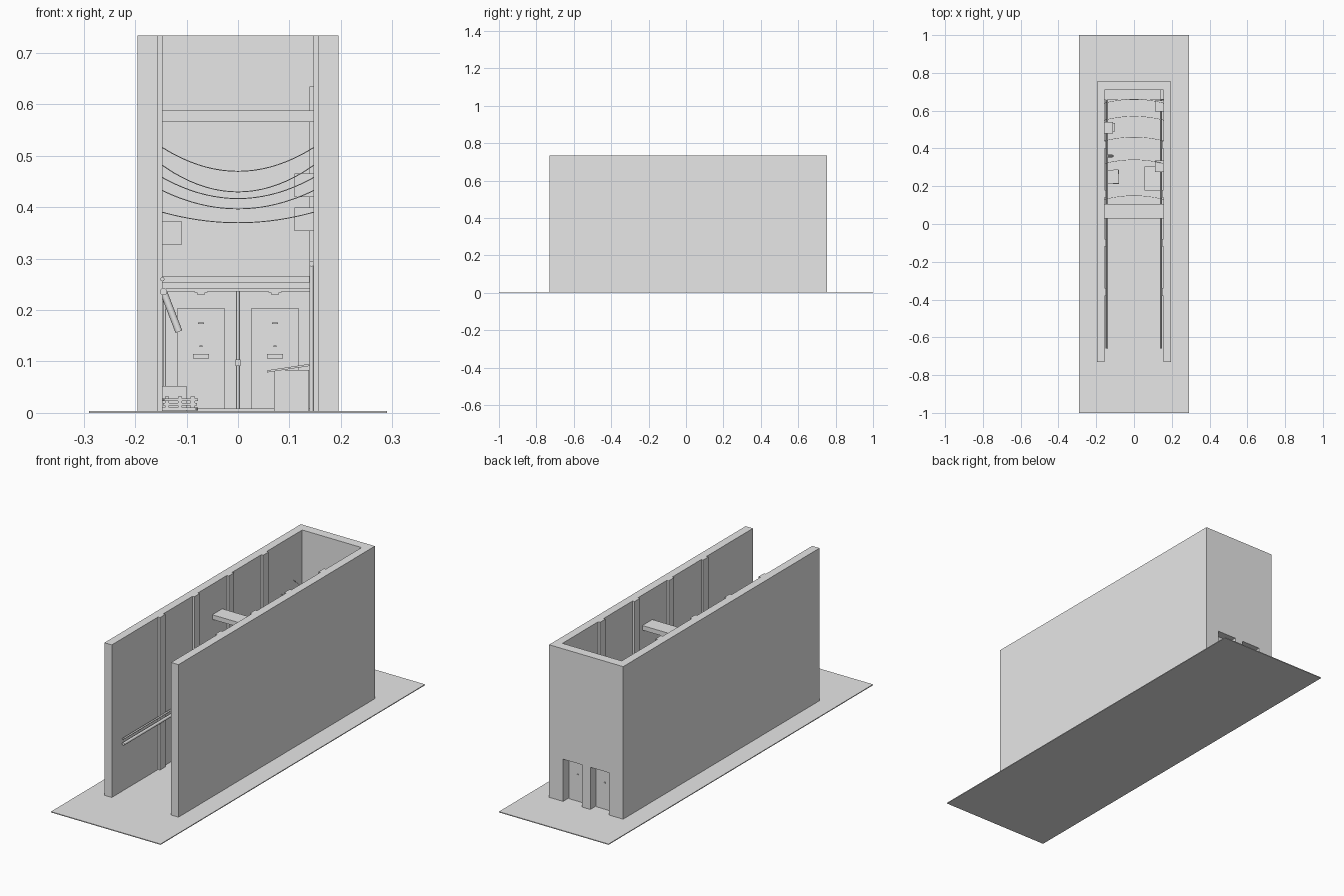
import bpy, bmesh, math
from mathutils import Vector, Matrix

if "Cube" in bpy.data.objects:
    bpy.data.objects.remove(bpy.data.objects["Cube"])

grey = bpy.data.materials.new("plain_grey")
grey.use_nodes = True
grey.diffuse_color = (0.8, 0.8, 0.8, 1)
grey.node_tree.nodes["Principled BSDF"].inputs["Base Color"].default_value = (0.8, 0.8, 0.8, 1)


def finish(name, bm, smooth=False):
    bmesh.ops.recalc_face_normals(bm, faces=bm.faces)
    mesh = bpy.data.meshes.new(name)
    bm.to_mesh(mesh)
    bm.free()
    mesh.materials.append(grey)
    obj = bpy.data.objects.new(name, mesh)
    bpy.context.collection.objects.link(obj)
    if smooth:
        bpy.ops.object.select_all(action='DESELECT')
        obj.select_set(True)
        bpy.context.view_layer.objects.active = obj
        bpy.ops.object.shade_smooth_by_angle(angle=math.radians(40))
    return obj


def add_box(bm, x, y, z, spin=0, tilt=0):
    """Box from (min, max) ranges, turned about its centre."""
    centre = Vector([(a + b) / 2 for a, b in (x, y, z)])
    size = [abs(b - a) for a, b in (x, y, z)]
    turn = Matrix.Rotation(spin, 4, 'Z') @ Matrix.Rotation(tilt, 4, 'Y')
    bmesh.ops.create_cube(bm, size=1, matrix=Matrix.Translation(centre) @ turn @ Matrix.Diagonal((*size, 1)))


def box(name, x, y, z, **turn):
    bm = bmesh.new()
    add_box(bm, x, y, z, **turn)
    return finish(name, bm)


def add_tube(bm, a, b, r, sides=16):
    a, b = Vector(a), Vector(b)
    turn = (b - a).to_track_quat('Z', 'Y').to_matrix().to_4x4()
    bmesh.ops.create_cone(bm, cap_ends=True, segments=sides, radius1=r, radius2=r,
                          depth=(b - a).length, matrix=Matrix.Translation((a + b) / 2) @ turn)


def tube(name, a, b, r):
    bm = bmesh.new()
    add_tube(bm, a, b, r)
    return finish(name, bm, True)


# Ground and the U-shaped alley walls
box("ground", (-0.29, 0.29), (-1, 1), (0, 0.004))
bm = bmesh.new()
outline = [(-0.196, -0.73), (-0.196, 0.755), (0.196, 0.755), (0.196, -0.73),
           (0.157, -0.73), (0.157, 0.71), (-0.157, 0.71), (-0.157, -0.73)]
base = bm.faces.new([bm.verts.new((x, y, 0.002)) for x, y in outline])
raised = bmesh.ops.extrude_face_region(bm, geom=[base])["geom"]
bmesh.ops.translate(bm, vec=(0, 0, 0.732), verts=[v for v in raised if isinstance(v, bmesh.types.BMVert)])
walls = finish("alley_walls", bm)

# Two doorways cut through the back wall
bm = bmesh.new()
for s in (-1, 1):
    add_box(bm, (s * 0.022, s * 0.122), (0.69, 0.8), (-0.02, 0.206))
cutter = finish("doorway_cutter", bm)
cutter.hide_render = True
cutter.hide_viewport = True
cutter.display_type = 'WIRE'
cut = walls.modifiers.new("doorways", 'BOOLEAN')
cut.operation = 'DIFFERENCE'
cut.solver = 'EXACT'
cut.object = cutter

# Pilasters along both side walls
bm = bmesh.new()
for s in (-1, 1):
    for i in range(4):
        y = -0.36 + 0.26 * i
        add_box(bm, (s * 0.147, s * 0.158), (y - 0.02, y + 0.02), (0.003, 0.734))
finish("pilasters", bm)

# Bridge beam, canopy and door header
box("bridge_beam", (-0.157, 0.157), (0.03, 0.105), (0.566, 0.588))
box("canopy", (-0.157, 0.157), (0.656, 0.712), (0.254, 0.266))
box("canopy_underside", (-0.157, 0.157), (0.67, 0.712), (0.241, 0.254))
box("door_header", (-0.157, 0.157), (0.69, 0.712), (0.236, 0.241))
box("door_sill", (-0.157, 0.157), (0.69, 0.711), (0.003, 0.009))

# Doors, with panels, handles, hinges and rivets
for s, side in ((-1, "right"), (1, "left")):
    box(side + "_door_leaf", (s * 0.002, s * 0.157), (0.703, 0.712), (0.009, 0.236))
    box(side + "_door_panel", (s * 0.026, s * 0.118), (0.7, 0.717), (0.004, 0.204))
    mid = s * 0.072
    bm = bmesh.new()
    add_box(bm, (mid - 0.016, mid + 0.016), (0.694, 0.701), (0.106, 0.115))
    add_box(bm, (mid - 0.006, mid + 0.006), (0.697, 0.701), (0.173, 0.176))
    add_box(bm, (mid - 0.003, mid + 0.003), (0.697, 0.701), (0.128, 0.131))
    add_box(bm, (mid - 0.004, mid + 0.004), (0.716, 0.72), (0.13, 0.134))
    finish(side + "_door_handles", bm)
    bm = bmesh.new()
    add_box(bm, (mid - 0.013, mid + 0.013), (0.69, 0.704), (0.234, 0.237))
    add_box(bm, (mid - 0.008, mid + 0.008), (0.69, 0.704), (0.23, 0.234))
    finish(side + "_door_lamp", bm)
    bm = bmesh.new()
    spots = [(dx, 0.027 + 0.02 * i) for dx in (-0.042, 0.042) for i in range(9)]
    spots += [(-0.032 + 0.0128 * i, z) for i in range(6) for z in (0.082, 0.187)]
    for dx, z in spots:
        add_tube(bm, (mid + dx, 0.699, z), (mid + dx, 0.701, z), 0.001, 6)
    finish(side + "_door_rivets", bm)
tube("door_bar", (0, 0.7, 0.009), (0, 0.7, 0.238), 0.003)
box("door_lock", (-0.005, 0.005), (0.692, 0.703), (0.091, 0.104))

# Pipes running along the side walls, and their drops
tube("right_main_pipe", (-0.145, -0.66, 0.236), (-0.145, 0.66, 0.236), 0.007)
tube("right_small_pipe", (-0.147, -0.66, 0.26), (-0.147, 0.66, 0.26), 0.004)
tube("left_pipe", (0.143, -0.66, 0.29), (0.143, 0.66, 0.29), 0.005)
tube("right_drop_pipe", (-0.143, 0.655, 0.004), (-0.143, 0.655, 0.236), 0.003)
tube("left_drop_pipe", (0.143, 0.65, 0.004), (0.143, 0.65, 0.29), 0.004)
box("left_duct", (0.139, 0.157), (0.66, 0.711), (0.004, 0.635))
tube("branch_pipe", (-0.145, 0.36, 0.236), (-0.115, 0.36, 0.158), 0.007)

# Cooling units on the walls
for name, s, y, z in (("right_cooling_unit", -1, 0.51, 0.35),
                      ("left_lower_cooling_unit", 1, 0.305, 0.377),
                      ("left_upper_cooling_unit", 1, 0.625, 0.443)):
    box(name, (s * 0.11, s * 0.158), (y - 0.03, y + 0.03), (z - 0.023, z + 0.023))

# Waste bin with a sloping lid
box("waste_bin", (0.07, 0.138), (0.185, 0.3), (0.004, 0.083))
box("waste_bin_lid", (0.056, 0.14), (0.178, 0.305), (0.085, 0.089), tilt=-0.15)

# Pallet stack with a crate on it
bm = bmesh.new()
for i in range(3):
    z = 0.005 + 0.009 * i
    add_box(bm, (-0.146, -0.08), (0.213, 0.287), (z, z + 0.005), spin=0.05 * (i - 1))
    for x in (-0.138, -0.113, -0.088):
        add_box(bm, (x - 0.004, x + 0.004), (0.215, 0.285), (z + 0.005, z + 0.009))
finish("pallet_stack", bm)
box("crate", (-0.147, -0.1), (0.49, 0.535), (0.004, 0.052))

# Sagging wires strung between the walls
for i, (y, high, low) in enumerate(((0.15, 0.393, 0.37), (0.34, 0.437, 0.397), (0.46, 0.463, 0.417),
                                    (0.57, 0.488, 0.43), (0.66, 0.522, 0.47))):
    curve = bpy.data.curves.new("wire", 'CURVE')
    curve.dimensions = '3D'
    curve.bevel_depth = 0.001
    curve.bevel_resolution = 1
    line = curve.splines.new('POLY')
    line.points.add(20)
    for k, p in enumerate(line.points):
        t = k / 10 - 1
        p.co = (0.156 * t, y - 0.02 * t * t, low + (high - low) * t * t, 1)
    curve.materials.append(grey)
    bpy.context.collection.objects.link(bpy.data.objects.new("wire_%d" % (i + 1), curve))
